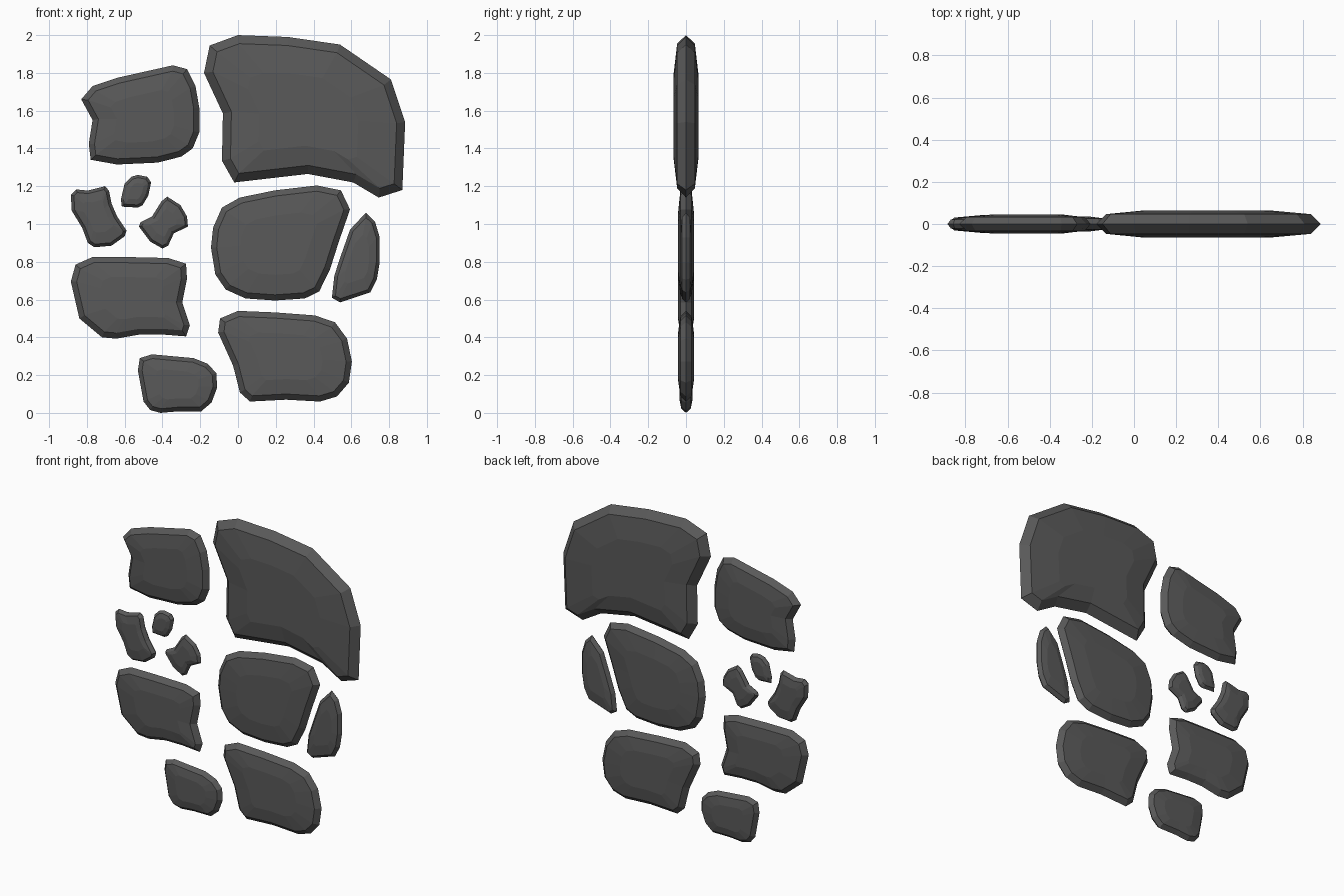
import bpy, bmesh
from mathutils import Vector

mat = bpy.data.materials.new("dark slate grey")
mat.diffuse_color = (0.1, 0.1, 0.1, 1)


def inset(pts, d):
    """Move a clockwise outline inward by d, mitred at the corners."""
    out = []
    for i, p in enumerate(pts):
        a = (p - pts[i - 1]).normalized()
        b = (pts[(i + 1) % len(pts)] - p).normalized()
        na, nb = Vector((a.y, -a.x)), Vector((b.y, -b.x))
        m = na + nb
        out.append(p + m * (2 * d / max(m.length_squared, 1.6)))
    return out


def stone(name, half, bevel, *outline):
    """Flat stone: sharp mid rim, bevelled edge, slightly domed front and back."""
    rim = [Vector(p) for p in outline]
    edge = inset(rim, bevel)
    c = sum(edge, Vector((0, 0))) / len(edge)
    dome = [c + (p - c) * 0.6 for p in edge]
    bm = bmesh.new()

    def ring(pts, y):
        return [bm.verts.new((p.x, y, p.y)) for p in pts]

    mid = ring(rim, 0)
    n = len(rim)
    for s in (-1, 1):
        rings = [mid, ring(edge, s * half * 0.72), ring(dome, s * half)]
        for a, b in zip(rings, rings[1:]):
            for i in range(n):
                j = (i + 1) % n
                bm.faces.new((a[i], a[j], b[j], b[i]))
        bm.faces.new(rings[-1])
    bmesh.ops.recalc_face_normals(bm, faces=bm.faces)
    me = bpy.data.meshes.new(name)
    bm.to_mesh(me)
    bm.free()
    me.materials.append(mat)
    bpy.context.collection.objects.link(bpy.data.objects.new(name, me))


# Upper stones
stone("large_corner_stone", 0.065, 0.045,
      (-.18, 1.80), (-.15, 1.945), (0, 2.0), (.265, 1.99), (.54, 1.95), (.81, 1.765), (.885, 1.54),
      (.87, 1.18), (.745, 1.14), (.61, 1.22), (.37, 1.265), (-.02, 1.22), (-.085, 1.335), (-.08, 1.585))
stone("upper_left_stone", 0.045, 0.03,
      (-.83, 1.66), (-.77, 1.73), (-.635, 1.775), (-.345, 1.84), (-.27, 1.82), (-.225, 1.73),
      (-.205, 1.615), (-.205, 1.485), (-.24, 1.40), (-.30, 1.357), (-.425, 1.325), (-.64, 1.315),
      (-.78, 1.34), (-.79, 1.425), (-.77, 1.55))

# Three pebbles
stone("pebble_top", 0.025, 0.014,
      (-.62, 1.13), (-.6, 1.215), (-.565, 1.25), (-.53, 1.26), (-.48, 1.25), (-.46, 1.22),
      (-.475, 1.15), (-.505, 1.10), (-.53, 1.087), (-.615, 1.092))
stone("pebble_left", 0.03, 0.016,
      (-.885, 1.155), (-.857, 1.183), (-.795, 1.177), (-.705, 1.2), (-.683, 1.177), (-.67, 1.11),
      (-.64, 1.04), (-.59, .965), (-.6, .935), (-.67, .885), (-.76, .877), (-.795, .90),
      (-.825, .98), (-.88, 1.07))
stone("pebble_right", 0.025, 0.014,
      (-.525, .987), (-.515, 1.01), (-.455, 1.04), (-.405, 1.12), (-.375, 1.145), (-.305, 1.1),
      (-.27, 1.04), (-.265, .987), (-.34, .95), (-.37, .885), (-.40, .87), (-.465, .907))

# Middle stones
stone("middle_left_stone", 0.042, 0.03,
      (-.885, .695), (-.86, .785), (-.77, .825), (-.585, .825), (-.37, .82), (-.275, .79),
      (-.27, .71), (-.295, .585), (-.255, .465), (-.275, .405), (-.4, .415), (-.52, .415),
      (-.645, .393), (-.72, .4), (-.84, .5))
stone("centre_stone", 0.042, 0.03,
      (-.143, .875), (-.132, .98), (-.085, 1.087), (.01, 1.14), (.195, 1.178), (.418, 1.204),
      (.545, 1.178), (.593, 1.077), (.534, .907), (.487, .76), (.43, .643), (.354, .606),
      (.195, .595), (.04, .606), (-.065, .653), (-.12, .733))
stone("right_sliver_stone", 0.03, 0.018,
      (.677, 1.06), (.725, 1.013), (.75, .93), (.75, .796), (.735, .706), (.7, .638),
      (.54, .585), (.497, .61), (.51, .727), (.545, .833), (.593, .97))

# Bottom stones
stone("bottom_left_stone", 0.035, 0.022,
      (-.53, .225), (-.52, .29), (-.455, .31), (-.235, .29), (-.16, .26), (-.115, .21),
      (-.11, .135), (-.14, .055), (-.195, .008), (-.32, .008), (-.41, 0), (-.465, .015), (-.5, .06))
stone("bottom_right_stone", 0.042, 0.03,
      (-.105, .425), (-.095, .5), (0, .54), (.195, .532), (.407, .516), (.513, .48),
      (.577, .394), (.603, .272), (.587, .16), (.524, .087), (.434, .06), (.254, .07),
      (.063, .06), (.01, .108), (-.026, .25))
